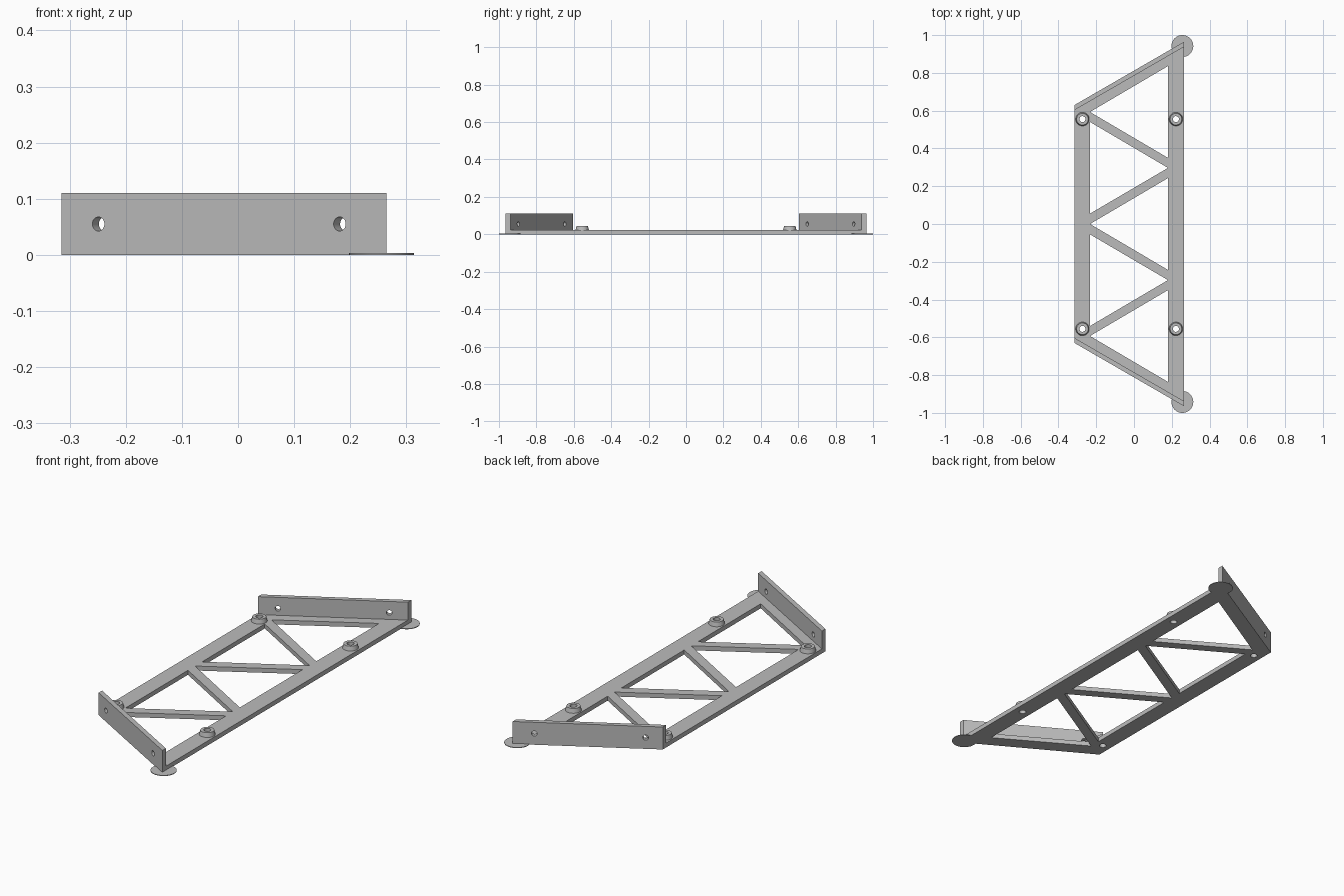
import bpy, bmesh, math
from mathutils import Matrix, Vector

if "Cube" in bpy.data.objects:
    bpy.data.objects.remove(bpy.data.objects["Cube"], do_unlink=True)

grey = bpy.data.materials.new("plain grey")
grey.use_nodes = True
grey.diffuse_color = (0.5, 0.5, 0.5, 1)
grey.node_tree.nodes["Principled BSDF"].inputs["Base Color"].default_value = (0.5, 0.5, 0.5, 1)

LEFT, RIGHT = -0.315, 0.265          # outer edges of the two rails
INNER_LEFT, INNER_RIGHT = -0.233, 0.18
SHORT, LONG = 0.63, 0.965            # half lengths of the two rails
WALL, PLATE, HEIGHT = 0.027, 0.022, 0.11


def finish(bm, name):
    bmesh.ops.recalc_face_normals(bm, faces=bm.faces[:])
    mesh = bpy.data.meshes.new(name)
    bm.to_mesh(mesh)
    bm.free()
    mesh.materials.append(grey)
    ob = bpy.data.objects.new(name, mesh)
    bpy.context.collection.objects.link(ob)
    return ob


def add_prism(bm, points, z0, z1):
    face = bm.faces.new([bm.verts.new((x, y, z0)) for x, y in points])
    up = bmesh.ops.extrude_face_region(bm, geom=[face])["geom"]
    moved = [v for v in up if isinstance(v, bmesh.types.BMVert)]
    bmesh.ops.translate(bm, verts=moved, vec=(0, 0, z1 - z0))


def add_cylinder(bm, centre, r1, r2, depth, axis=(0, 0, 1)):
    turn = Vector((0, 0, 1)).rotation_difference(Vector(axis)).to_matrix().to_4x4()
    bmesh.ops.create_cone(bm, cap_ends=True, segments=40, radius1=r1, radius2=r2,
                          depth=depth, matrix=Matrix.Translation(centre) @ turn)


def cut(ob, cutter):
    """Bake a boolean difference into the object and drop the cutter."""
    mod = ob.modifiers.new("cut", "BOOLEAN")
    mod.operation, mod.solver, mod.object = "DIFFERENCE", "EXACT", cutter
    cutter.hide_render = True
    bpy.context.view_layer.update()
    baked = bpy.data.meshes.new_from_object(ob.evaluated_get(bpy.context.evaluated_depsgraph_get()))
    ob.modifiers.clear()
    ob.data = baked
    bpy.data.objects.remove(cutter, do_unlink=True)


def smooth(ob):
    bpy.ops.object.select_all(action="DESELECT")
    ob.select_set(True)
    bpy.context.view_layer.objects.active = ob
    bpy.ops.object.shade_smooth_by_angle(angle=math.radians(30))


# Truss plate: trapezoid with triangular windows and screw holes
bm = bmesh.new()
add_prism(bm, [(LEFT, -SHORT + WALL), (RIGHT, -LONG + WALL),
               (RIGHT, LONG - WALL), (LEFT, SHORT - WALL)], 0, PLATE)
plate = finish(bm, "truss_plate")

bosses = [(x, y) for x in (-0.273, 0.222) for y in (-0.555, 0.555)]
bm = bmesh.new()
add_prism(bm, [(INNER_RIGHT, -0.243), (INNER_RIGHT, 0.243), (INNER_LEFT, 0)], -0.1, 0.1)
for s in (-1, 1):
    add_prism(bm, [(INNER_RIGHT, s * 0.836), (INNER_RIGHT, s * 0.35),
                   (INNER_LEFT, s * 0.593)], -0.1, 0.1)
    add_prism(bm, [(INNER_LEFT, s * 0.54), (INNER_LEFT, s * 0.055),
                   (INNER_RIGHT, s * 0.297)], -0.1, 0.1)
for x, y in bosses:
    add_cylinder(bm, (x, y, 0), 0.016, 0.016, 0.2)
cut(plate, finish(bm, "window_cutter"))
smooth(plate)

# Screw bosses: short tapered rings around the plate holes
for i, (x, y) in enumerate(bosses):
    bm = bmesh.new()
    add_cylinder(bm, (x, y, PLATE + 0.0105), 0.036, 0.031, 0.021)
    boss = finish(bm, f"screw_boss_{i + 1}")
    bm = bmesh.new()
    add_cylinder(bm, (x, y, 0), 0.016, 0.016, 0.2)
    cut(boss, finish(bm, "boss_cutter"))
    smooth(boss)

# Slanted end walls with two cross holes each, and corner pads
slope = (LONG - SHORT) / (RIGHT - LEFT)
for s, side in ((-1, "front"), (1, "back")):
    bm = bmesh.new()
    add_prism(bm, [(LEFT, s * SHORT), (RIGHT, s * LONG),
                   (RIGHT, s * (LONG - WALL)), (LEFT, s * (SHORT - WALL))], 0, HEIGHT)
    wall = finish(bm, f"{side}_end_wall")
    bm = bmesh.new()
    for x in (-0.243, 0.187):
        y = SHORT - WALL / 2 + slope * (x - LEFT)
        add_cylinder(bm, (x, s * y, HEIGHT / 2), 0.0125, 0.0125, 0.1, (-slope, s, 0))
    cut(wall, finish(bm, "wall_cutter"))
    smooth(wall)

    bm = bmesh.new()
    add_cylinder(bm, (0.256, s * 0.942, 0.0015), 0.058, 0.058, 0.003)
    smooth(finish(bm, f"{side}_corner_pad"))
